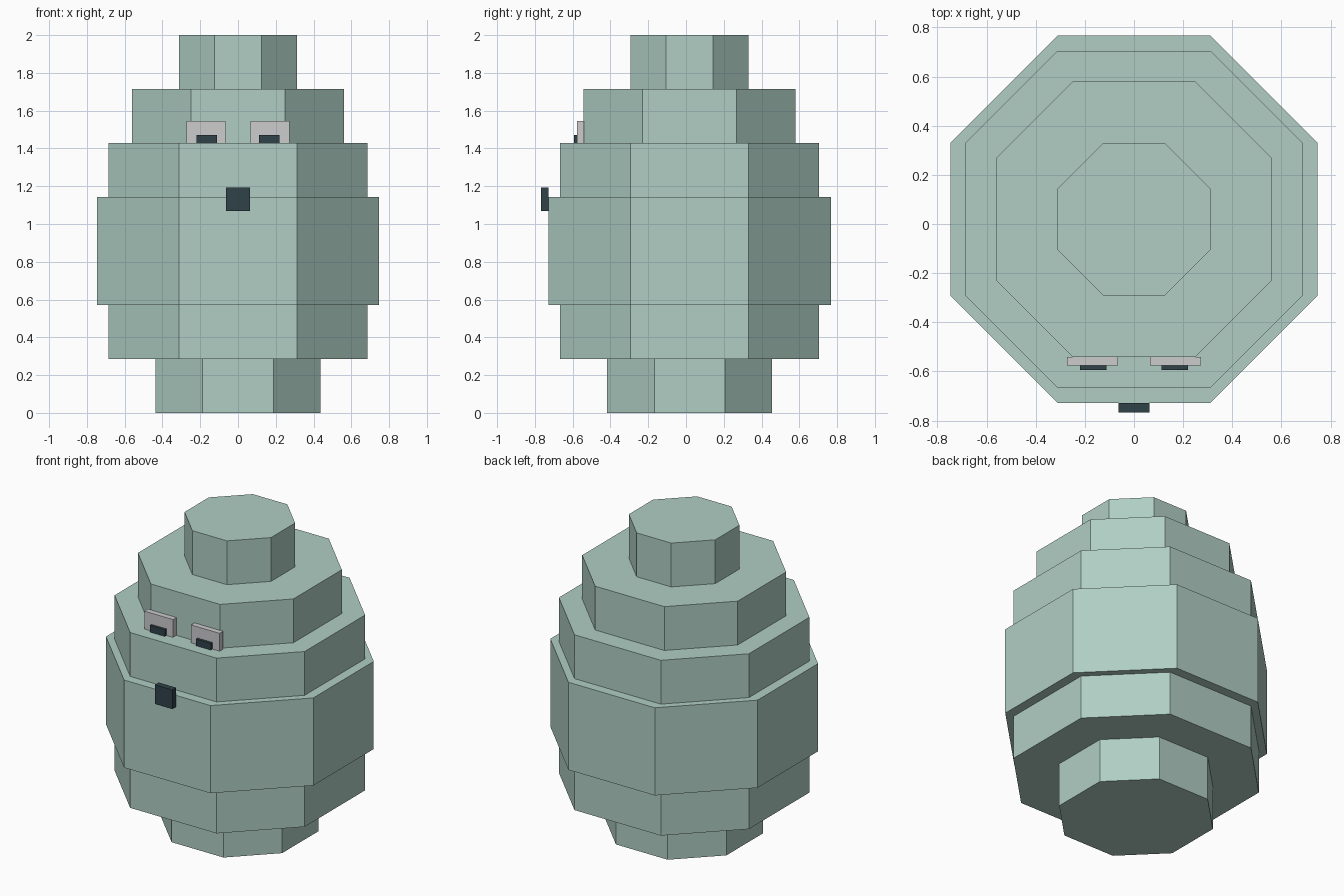
import bpy, bmesh

if "Cube" in bpy.data.objects:
    bpy.data.objects.remove(bpy.data.objects["Cube"])

U = 0.0623      # width module
H = 2 / 7       # height module
CY = 0.019      # body axis offset in y


def material(name, rgb):
    def lin(c):
        c /= 255
        return c / 12.92 if c <= 0.04045 else ((c + 0.055) / 1.055) ** 2.4
    m = bpy.data.materials.new(name)
    m.diffuse_color = (*[lin(c) for c in rgb], 1)
    m.use_nodes = True
    m.node_tree.nodes["Principled BSDF"].inputs["Base Color"].default_value = m.diffuse_color
    return m


def prism(name, outline, z0, z1, mat):
    """Extrude a closed xy outline between two heights."""
    bm = bmesh.new()
    base = bm.faces.new([bm.verts.new((x, y, z0)) for x, y in outline])
    top = bmesh.ops.extrude_face_region(bm, geom=[base], use_keep_orig=True)
    for v in top["geom"]:
        if isinstance(v, bmesh.types.BMVert):
            v.co.z = z1
    bmesh.ops.recalc_face_normals(bm, faces=bm.faces)
    me = bpy.data.meshes.new(name)
    bm.to_mesh(me)
    bm.free()
    me.materials.append(mat)
    ob = bpy.data.objects.new(name, me)
    bpy.context.collection.objects.link(ob)


def tier(name, half, flat, z0, z1, mat):
    """Square with cut corners: half width and half flat-side length in modules."""
    a, b = half * U, flat * U
    pts = [(b, -a), (a, -b), (a, b), (b, a), (-b, a), (-a, b), (-a, -b), (-b, -a)]
    prism(name, [(x, y + CY) for x, y in pts], z0 * H, z1 * H, mat)


def block(name, x0, x1, y0, y1, z0, z1, mat):
    prism(name, [(x0, y0), (x1, y0), (x1, y1), (x0, y1)], z0, z1, mat)


green = material("pale green", (176, 206, 196))
white = material("eye grey", (204, 204, 206))
dark = material("dark slate", (47, 66, 73))

# Stacked body tiers: half width, half flat side, bottom, top
tier("foot", 7, 3, 0, 1, green)
tier("lower_body", 11, 5, 1, 2, green)
tier("belly", 12, 5, 2, 4, green)
tier("shoulders", 11, 5, 4, 5, green)
tier("head", 9, 4, 5, 6, green)
tier("head_top", 5, 2, 6, 7, green)

# Eyes and pupils, mirrored across x
for side, s in (("left", 1), ("right", -1)):
    ex = sorted((s * 0.065, s * 0.272))
    px = sorted((s * 0.112, s * 0.220))
    block(side + "_eye", *ex, -0.577, -0.541, 5 * H, 1.545, white)
    block(side + "_pupil", *px, -0.594, -0.577, 5 * H, 1.472, dark)

# Nose block, standing proud of the belly front
block("nose", -0.063, 0.063, -0.767, -0.728, 1.068, 1.193, dark)
